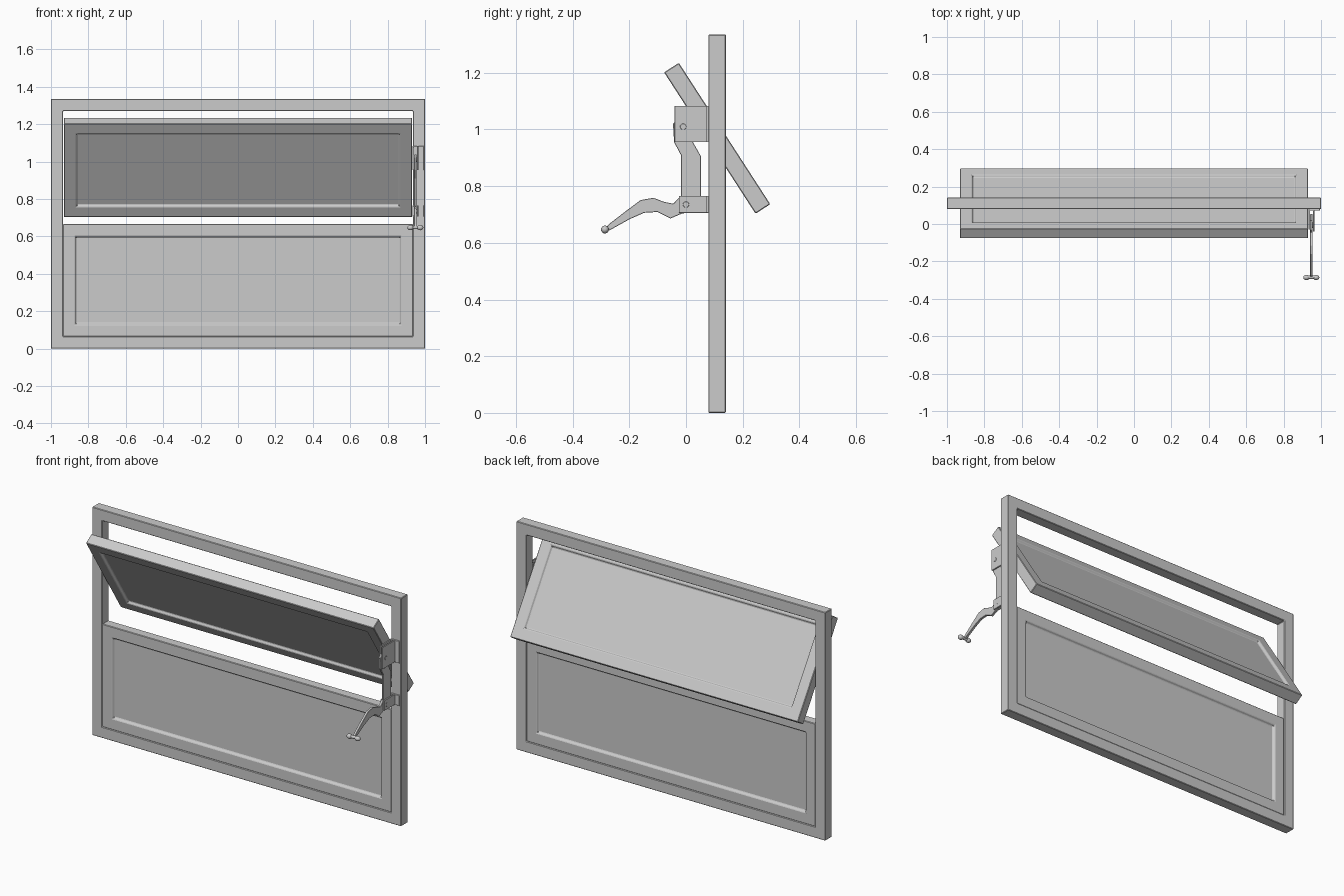
import bpy, bmesh
from math import radians, pi
from mathutils import Matrix, Vector

if "Cube" in bpy.data.objects:
    bpy.data.objects.remove(bpy.data.objects["Cube"])

YC = 0.11  # middle of the window thickness


def finish(bm, name, bevel=0.0, smooth=False):
    bmesh.ops.recalc_face_normals(bm, faces=bm.faces)
    me = bpy.data.meshes.new(name)
    bm.to_mesh(me)
    bm.free()
    ob = bpy.data.objects.new(name, me)
    bpy.context.collection.objects.link(ob)
    if bevel:
        m = ob.modifiers.new("edge_round", 'BEVEL')
        m.width, m.segments, m.limit_method = bevel, 1, 'ANGLE'
    if smooth:
        bpy.context.view_layer.objects.active = ob
        ob.select_set(True)
        bpy.ops.object.shade_smooth_by_angle()
        ob.select_set(False)
    return ob


def box_bm(sx, sy, sz, center=(0, 0, 0)):
    bm = bmesh.new()
    bmesh.ops.create_cube(bm, size=1)
    bmesh.ops.scale(bm, vec=(sx, sy, sz), verts=bm.verts)
    bmesh.ops.translate(bm, vec=center, verts=bm.verts)
    return bm


def box(name, x, y, z, bevel=0.0):
    size = [b - a for a, b in (x, y, z)]
    mid = [(a + b) / 2 for a, b in (x, y, z)]
    return finish(box_bm(*size, mid), name, bevel)


def broad_faces(bm):
    bm.normal_update()
    return [f for f in bm.faces if abs(f.normal.y) > 0.9]


def frame(name, width, depth, height, border):
    bm = box_bm(width, depth, height)
    faces = broad_faces(bm)
    bmesh.ops.inset_individual(bm, faces=faces, thickness=border, use_even_offset=True)
    edges = list({e for f in faces for e in f.edges})
    bmesh.ops.delete(bm, geom=faces, context='FACES_ONLY')
    bmesh.ops.bridge_loops(bm, edges=edges)
    return finish(bm, name, 0.003)


def sash(name, width, depth, height, border):
    # solid panel whose pane is sunk behind a narrow sloped bead on both sides
    bm = box_bm(width, depth, height)
    faces = broad_faces(bm)
    bmesh.ops.inset_individual(bm, faces=faces, thickness=border, use_even_offset=True)
    bmesh.ops.inset_individual(bm, faces=faces, thickness=0.008, depth=-0.013,
                               use_even_offset=True)
    return finish(bm, name, 0.003)


def plate(name, outline, x0, x1):
    # flat (y, z) outline given thickness along x
    bm = bmesh.new()
    f = bm.faces.new([bm.verts.new((x0, y, z)) for y, z in outline])
    r = bmesh.ops.extrude_face_region(bm, geom=[f])
    bmesh.ops.translate(bm, vec=(x1 - x0, 0, 0),
                        verts=[v for v in r['geom'] if isinstance(v, bmesh.types.BMVert)])
    return finish(bm, name, 0.0015)


def cylinder_x(name, center, radius, length, sides=16):
    bm = bmesh.new()
    m = Matrix.Translation(Vector(center)) @ Matrix.Rotation(pi / 2, 4, 'Y')
    bmesh.ops.create_cone(bm, cap_ends=True, segments=sides, radius1=radius,
                          radius2=radius, depth=length, matrix=m)
    return finish(bm, name, 0.002, True)


# outer frame
frame("outer_frame", 2.0, 0.062, 1.335, 0.065).location = (0, YC, 0.6675)

# fixed lower sash
sash("lower_sash", 1.872, 0.056, 0.602, 0.064).location = (0, YC, 0.365)

# tilted upper sash
upper = sash("upper_sash", 1.862, 0.062, 0.594, 0.064)
upper.location = (0, YC, 0.969)
upper.rotation_euler.x = radians(32.9)

# guide brackets: side plate plus flange on the frame face
for label, y0, z0, z1 in (("upper", -0.04, 0.955, 1.083), ("lower", -0.025, 0.706, 0.766)):
    box(label + "_bracket_plate", (0.956, 0.964), (y0, 0.08), (z0, z1), 0.001)
    box(label + "_bracket_inner_plate", (0.934, 0.940), (y0 + 0.01, 0.08), (z0 + 0.004, z1 - 0.004))
    box(label + "_bracket_flange", (0.934, 0.994), (0.072, 0.081), (z0, z1), 0.001)

# cranked link bar
plate("link_bar", [(-0.018, 0.73), (0.053, 0.73), (0.053, 0.905), (0.022, 0.96),
                   (0.018, 1.01), (0.0, 1.035), (-0.03, 1.038), (-0.046, 1.02),
                   (-0.042, 0.955), (-0.018, 0.91)], 0.942, 0.954)

# curved lever
plate("lever", [(0.02, 0.76), (-0.022, 0.762), (-0.045, 0.738), (-0.078, 0.745),
                (-0.115, 0.759), (-0.16, 0.751), (-0.21, 0.714), (-0.272, 0.666),
                (-0.285, 0.65), (-0.272, 0.643), (-0.2, 0.683), (-0.148, 0.706),
                (-0.1, 0.709), (-0.055, 0.686), (-0.015, 0.703), (0.02, 0.71)], 0.941, 0.955)

# pivot pins
for i, (y, z) in enumerate(((0.0, 0.735), (-0.01, 1.01))):
    cylinder_x(f"pivot_pin_{i + 1}", (y, z, 0) and (0.949, y, z), 0.012, 0.032)

# winged grip at the lever end
cylinder_x("grip_bar", (0.948, -0.285, 0.648), 0.009, 0.07)
for side in (-1, 1):
    bm = bmesh.new()
    bmesh.ops.create_uvsphere(bm, u_segments=16, v_segments=8, radius=1)
    bmesh.ops.scale(bm, vec=(0.017, 0.014, 0.014), verts=bm.verts)
    bmesh.ops.translate(bm, vec=(0.948 + side * 0.026, -0.286, 0.647), verts=bm.verts)
    finish(bm, "grip_wing_" + ("left" if side < 0 else "right"), 0, True)
